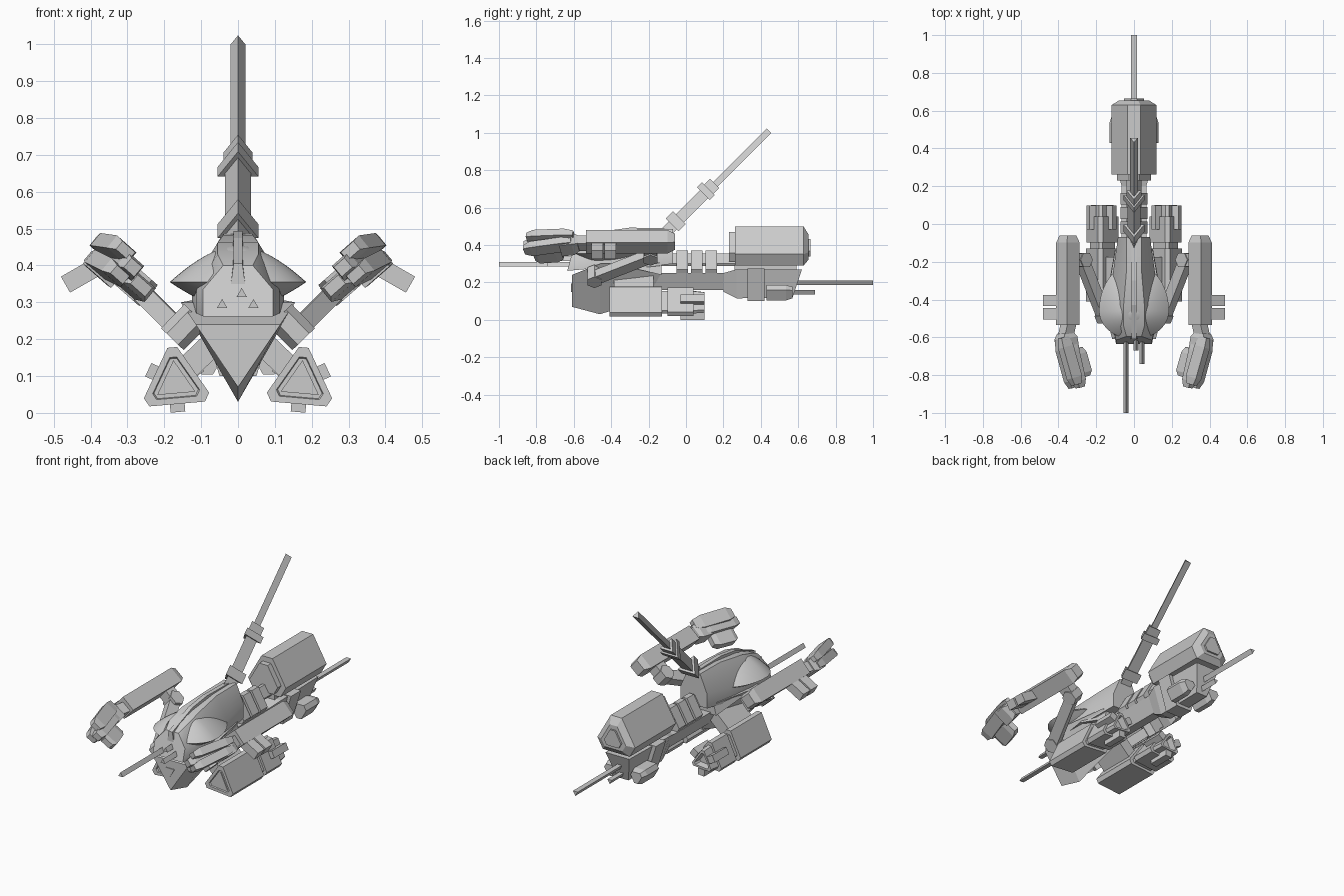
import bpy, bmesh, math
from mathutils import Vector as V

if "Cube" in bpy.data.objects:
    bpy.data.objects.remove(bpy.data.objects["Cube"])


def finish(ob, both=False, smooth=0):
    """Mirror across x = 0 and/or smooth with sharp edges kept."""
    if both:
        m = ob.modifiers.new("mirror", 'MIRROR')
        m.use_mirror_merge = False
    if smooth:
        bpy.ops.object.select_all(action='DESELECT')
        ob.select_set(True)
        bpy.context.view_layer.objects.active = ob
        bpy.ops.object.shade_smooth_by_angle(angle=math.radians(smooth))


def add(name, bm):
    me = bpy.data.meshes.new(name)
    bm.to_mesh(me)
    bm.free()
    ob = bpy.data.objects.new(name, me)
    bpy.context.collection.objects.link(ob)
    return ob


def loft(name, rings, both=False, smooth=0):
    """Skin a list of equal-length vertex rings, capped at both ends."""
    bm = bmesh.new()
    rs = [[bm.verts.new(p) for p in r] for r in rings]
    n = len(rs[0])
    for a, b in zip(rs, rs[1:]):
        for i in range(n):
            bm.faces.new((a[i], a[(i + 1) % n], b[(i + 1) % n], b[i]))
    bm.faces.new(rs[0])
    bm.faces.new(rs[-1])
    bmesh.ops.recalc_face_normals(bm, faces=bm.faces[:])
    finish(add(name, bm), both, smooth)


def beam(name, a, b, prof, up=(0, 0, 1), st=((0, 1), (1, 1)), both=False):
    """Sweep a profile from a to b; st lists (fraction, scale) stations."""
    a, b = V(a), V(b)
    d = (b - a).normalized()
    side = d.cross(V(up)).normalized()
    u = side.cross(d)
    loft(name, [[a + (b - a) * t + (side * x + u * z) * s for x, z in prof]
                for t, s in st], both)


def rect(w, h):
    return [(-w, -h), (w, -h), (w, h), (-w, h)]


def ngon(r, n, rot=90):
    return [(r * math.cos(math.radians(rot + 360 * k / n)),
             r * math.sin(math.radians(rot + 360 * k / n))) for k in range(n)]


def tri(r, c, rot=90):
    """Triangle with inradius r whose corners are cut at distance c."""
    w = (2 * r - c) * math.tan(math.pi / 6)
    out = []
    for k in range(3):
        t = math.radians(rot + 120 * k)
        for s in (w, -w):
            out.append((c * math.cos(t) + s * math.sin(t), c * math.sin(t) - s * math.cos(t)))
    return out


def trap(y, wt, zt, wb, zb, dy=0):
    return [(-wt, y + dy, zt), (wt, y + dy, zt), (wb, y, zb), (-wb, y, zb)]


# wedge hull
loft("wedge_hull", [[(-w, y, zt), (w, y, zt), (0, y, zb)] for y, w, zt, zb in
     ((-.61, .115, .24, .07), (-.46, .155, .30, .03), (-.14, .10, .31, .13))])
loft("hull_deck", [trap(-.50, .08, .30, .12, .26), trap(-.3, .09, .345, .13, .28),
                   trap(-.13, .07, .355, .1, .24)])
loft("nose_plate", [[(-.027, y, .195), (.027, y, .195), (0, y, .15)] for y in (-.614, -.6)])

# cockpit body: bottom y, top y, width, low z, mid z, top z, top width
secs = ((-.635, -.595, .095, .262, .335, .40, .04), (-.55, -.54, .112, .27, .34, .43, .055),
        (-.43, -.43, .125, .28, .35, .462, .055), (-.25, -.25, .11, .28, .36, .483, .04),
        (-.07, -.07, .085, .30, .38, .485, .04))
loft("cockpit_body", [[(-w, a, zb), (w, a, zb), (w, (a + b) / 2, zm), (wt, b, zt), (-wt, b, zt),
                       (-w, (a + b) / 2, zm)] for a, b, w, zb, zm, zt, wt in secs], smooth=40)
loft("cockpit_spine", [trap(y, .012, z, .02, z - .06) for y, z in
     ((-.61, .405), (-.43, .475), (-.3, .493), (-.1, .49))])

# bulging side canopy with a sharp rim
bm = bmesh.new()
bmesh.ops.create_uvsphere(bm, u_segments=40, v_segments=20, radius=1)
for v in bm.verts:
    rho = min(1, math.hypot(v.co.x, v.co.y))
    h = .10 if v.co.z > 0 else .075
    z = math.copysign(h * (1 - rho ** 1.7), v.co.z)
    ry = .15 if v.co.y < 0 else .25
    v.co = (v.co.x * .185, -.46 + v.co.y * ry, .355 + z)
finish(add("side_canopy", bm), smooth=40)

# nose guns
for nm, x, z, y in (("long_gun", -.043, .293, -1), ("middle_gun", .01, .323, -.67),
                    ("short_gun", .042, .293, -.74)):
    beam(nm, (x, y, z), (x, -.55, z), ngon(.016, 3))

# tail boom
loft("boom_neck", [trap(-.2, .065, .25, .025, .16), trap(.22, .065, .25, .025, .16)])
loft("boom_tail", [trap(.2, .065, .25, .025, .15), trap(.27, .085, .27, .035, .115),
                   trap(.57, .075, .27, .035, .12, .05)])
loft("boom_band", [trap(y, .105, .275, .05, .10) for y in (.33, .42)])
beam("tail_rod", (0, .55, .203), (0, 1, .203), ngon(.017, 3, 270))
beam("tail_pod", (.083, .43, .15), (.083, .57, .15), tri(.036, .046, 270),
     st=((0, 1), (.75, 1), (1, .75)), both=True)
beam("lower_tail_rod", (0, .5, .152), (0, .69, .152), ngon(.016, 3, 270))
beam("spine_bar", (0, -.16, .315), (0, .27, .315), tri(.027, .04))
for i, y in enumerate((-.05, .027, .103)):
    beam(f"spine_rib_{i + 1}", (0, y, .295), (0, y + .062, .295), tri(.05, .075))

# rear cargo tank
beam("tank", (0, .23, .38), (0, .655, .38), tri(.089, .118),
     st=((0, .75), (.075, .75), (.075, 1), (.94, 1), (1, .65)))
beam("tank_core", (0, .64, .38), (0, .665, .38), tri(.04, .053))
beam("tank_mount", (0, .26, .275), (0, .59, .275), rect(.05, .02))

# raised mast, triangular with its ridge facing forward
def mast(name, z0, z1, half):
    beam(name, (0, z0 - .56, z0), (0, z1 - .56, z1), ngon(half / .866, 3), up=(0, -1, 1))

mast("mast_base", .43, .68, .035)
mast("mast_rod", .6, 1.008, .02)
mast("mast_collar_low", .497, .535, .055)
mast("mast_collar_mid", .664, .69, .055)
mast("mast_collar_top", .68, .722, .04)

# arms: profiles roll so their top points up and inward
up = (-.66, 0, .75)
beam("shoulder_joint", (.115, -.49, .265), (.178, -.49, .20), ngon(.043, 6, 0), up=(0, 1, 0), both=True)
beam("upper_arm", (.155, -.5, .22), (.28, -.18, .345), rect(.03, .026), up=up, both=True)
beam("elbow_joint", (.25, -.19, .375), (.30, -.19, .318), ngon(.043, 6, 0), up=(0, 1, 0), both=True)
beam("elbow_link", (.27, -.19, .345), (.35, -.19, .415), rect(.03, .035), up=(0, 1, 0), both=True)
beam("forearm", (.35, -.535, .418), (.35, -.06, .418), rect(.044, .044), up=up,
     st=((0, 1), (.92, 1), (1, .7)), both=True)
for i, y in enumerate((-.405, -.475)):
    beam(f"arm_peg_{i + 1}", (.36, y, .41), (.468, y, .348), rect(.025, .03), up=(0, 1, 0), both=True)

# claws
beam("wrist", (.345, -.52, .41), (.365, -.61, .41), rect(.03, .028), up=up, both=True)
beam("palm", (.365, -.575, .41), (.35, -.67, .40), rect(.045, .042), up=up,
     st=((0, .7), (.3, 1), (1, 1)), both=True)
fst = ((0, .7), (.2, 1), (.85, 1), (1, .65))
beam("finger_upper", (.375, -.6, .45), (.305, -.85, .44), rect(.036, .022), up=up, st=fst, both=True)
beam("finger_outer", (.39, -.61, .41), (.32, -.865, .375), rect(.036, .022), up=up, st=fst, both=True)
beam("finger_inner", (.34, -.62, .415), (.285, -.865, .395), rect(.03, .026), up=up, st=fst, both=True)
beam("thumb", (.305, -.66, .355), (.262, -.81, .345), rect(.042, .024), up=up, st=fst, both=True)

# engine pods below the hull
cx, cz = .170, .083
beam("engine_pod", (cx, -.41, cz), (cx, .10, cz), tri(.059, .095, 85),
     st=((.015, .68), (0, .72), (0, 1), (.55, 1), (.55, .75), (.61, .75), (.61, .95), (.88, .95),
         (.88, .75), (1, .68), (1, .5), (.93, .4)), both=True)
beam("engine_cone", (cx, -.408, cz), (cx, -.385, cz), ngon(.06, 3, 85), both=True)
for i, t in enumerate((25, 145, 265)):
    d = V((math.cos(math.radians(t)), 0, math.sin(math.radians(t))))
    c = V((cx, 0, cz)) + d * .062
    beam(f"engine_flap_{i + 1}", c + V((0, -.03, 0)), c + V((0, .098, 0)), rect(.02, .019), up=d, both=True)
beam("engine_strut", (.04, -.28, .215), (.15, -.28, .11), rect(.033, .105), up=(0, 1, 0), both=True)
